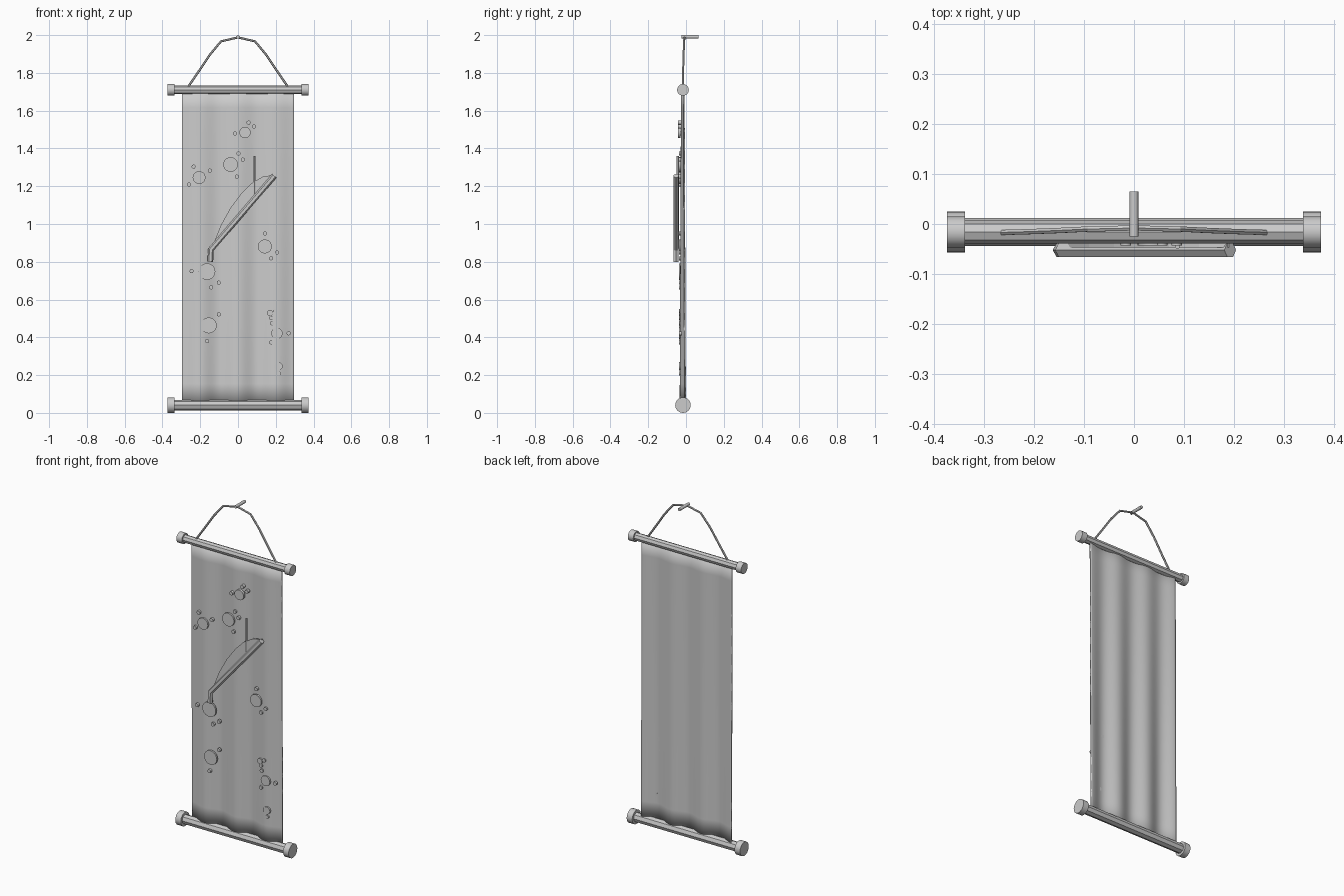
import bpy, bmesh, math
from mathutils import Vector

if "Cube" in bpy.data.objects:
    bpy.data.objects.remove(bpy.data.objects["Cube"])

grey = bpy.data.materials.new("plain grey")
grey.diffuse_color = (0.6, 0.6, 0.6, 1)
grey.use_nodes = True
grey.node_tree.nodes["Principled BSDF"].inputs["Base Color"].default_value = grey.diffuse_color


def finish(name, bm, smooth=None):
    bmesh.ops.recalc_face_normals(bm, faces=bm.faces)
    me = bpy.data.meshes.new(name)
    bm.to_mesh(me)
    bm.free()
    ob = bpy.data.objects.new(name, me)
    bpy.context.collection.objects.link(ob)
    me.materials.append(grey)
    if smooth:
        bpy.ops.object.select_all(action='DESELECT')
        ob.select_set(True)
        bpy.context.view_layer.objects.active = ob
        bpy.ops.object.shade_smooth_by_angle(angle=math.radians(smooth))
    return ob


def add_cylinder(bm, a, b, r, sides):
    """Capped cylinder running from a to b."""
    a, b = Vector(a), Vector(b)
    m = (b - a).to_track_quat('Z', 'Y').to_matrix().to_4x4()
    m.translation = (a + b) / 2
    bmesh.ops.create_cone(bm, cap_ends=True, segments=sides, radius1=r,
                          radius2=r, depth=(b - a).length, matrix=m)


def cylinder(name, a, b, r, sides, smooth=None):
    bm = bmesh.new()
    add_cylinder(bm, a, b, r, sides)
    return finish(name, bm, smooth)


def tube(name, points, r, sides):
    """Mitred tube through points."""
    bm = bmesh.new()
    pts = [Vector(p) for p in points]
    rings = []
    for i, p in enumerate(pts):
        d1 = (p - pts[max(i - 1, 0)]).normalized()
        d2 = (pts[min(i + 1, len(pts) - 1)] - p).normalized()
        t = (d1 + d2).normalized()
        u = Vector((0, 1, 0))
        u = (u - t * u.dot(t)).normalized()
        v = t.cross(u)
        rings.append([bm.verts.new(p + r * (u * math.cos(k) + v * math.sin(k)))
                      for k in (2 * math.pi * (j + .5) / sides for j in range(sides))])
    for a, b in zip(rings, rings[1:]):
        for j in range(sides):
            k = (j + 1) % sides
            bm.faces.new((a[j], a[k], b[k], b[j]))
    bm.faces.new(rings[0])
    bm.faces.new(rings[-1])
    return finish(name, bm)


# rods with round end caps
RY = -0.016
for label, z, rod_r, cap_r in (("top", 1.71, 0.023, 0.031), ("bottom", 0.041, 0.028, 0.041)):
    cylinder(label + "_rod", (-0.35, RY, z), (0.35, RY, z), rod_r, 8)
    for side, s in (("left", -1), ("right", 1)):
        cylinder(f"{label}_{side}_cap", (s * 0.337, RY, z), (s * 0.373, RY, z), cap_r, 24, 40)

# hanging cloth with soft vertical folds that deepen downward
bm = bmesh.new()
NX, NZ = 60, 16
grid = []
for j in range(NZ + 1):
    t = j / NZ
    z = 1.72 - t * 1.67
    amp = 0.006 + 0.007 * t
    grid.append([bm.verts.new((x, -0.017 - amp * math.cos(math.pi * (x + 0.2) / 0.1), z))
                 for x in (-0.297 + 0.594 * i / NX for i in range(NX + 1))])
for a, b in zip(grid, grid[1:]):
    for i in range(NX):
        bm.faces.new((a[i], a[i + 1], b[i + 1], b[i]))
cloth = finish("cloth", bm, 50)
mod = cloth.modifiers.new("thickness", 'SOLIDIFY')
mod.thickness = 0.007
mod.offset = 0

# hanging cord and wall peg
half = [(0.265, -0.017, 1.725), (0.2, -0.015, 1.82), (0.15, -0.013, 1.895), (0.09, -0.01, 1.967)]
tube("cord", [(-x, y, z) for x, y, z in half] + [(0, -0.008, 1.988)] + half[::-1], 0.006, 6)
cylinder("peg", (0, -0.025, 1.991), (0, 0.065, 1.991), 0.009, 10, 40)

# branch with a bent foot, and a thin upright twig
tube("branch", [(-0.147, -0.052, 0.80), (-0.143, -0.052, 0.865), (0.192, -0.052, 1.255)], 0.0155, 6)
cylinder("twig", (0.087, -0.044, 1.16), (0.087, -0.044, 1.36), 0.006, 6)

# thin curved leaf lying above the branch
outline = [(-0.14, 0.87), (-0.09, 0.995), (-0.04, 1.085), (0.02, 1.165),
           (0.07, 1.215), (0.13, 1.25), (0.19, 1.26)]
bm = bmesh.new()
face = bm.faces.new([bm.verts.new((x, -0.047, z)) for x, z in outline])
ext = bmesh.ops.extrude_face_region(bm, geom=[face])
for v in ext["geom"]:
    if isinstance(v, bmesh.types.BMVert):
        v.co.y += 0.01
finish("leaf", bm)

# blossoms: one round disc with small dots (x, z) around it
blossoms = [
    ((0.037, 1.484, 0.030), [(-0.016, 1.479), (0.056, 1.537), (0.085, 1.516)]),
    ((-0.039, 1.315, 0.039), [(0.003, 1.373), (0.026, 1.341), (-0.006, 1.251)]),
    ((-0.206, 1.246, 0.034), [(-0.235, 1.304), (-0.259, 1.209), (-0.149, 1.283)]),
    ((0.142, 0.881, 0.037), [(0.143, 0.95), (0.206, 0.849), (0.175, 0.818)]),
    ((-0.164, 0.748, 0.044), [(-0.246, 0.75), (-0.142, 0.664), (-0.102, 0.69)]),
    ((-0.155, 0.463, 0.042), [(-0.102, 0.521), (-0.164, 0.38)]),
    ((0.206, 0.421, 0.030), [(0.268, 0.421), (0.175, 0.373), (0.18, 0.474)]),
    ((0.169, 0.529, 0.016), [(0.175, 0.503), (0.196, 0.54)]),
    ((0.214, 0.247, 0.022), [(0.216, 0.209)]),
]
for n, ((x, z, r), dots) in enumerate(blossoms, 1):
    front = -0.043 if z > 1.4 else -0.038
    bm = bmesh.new()
    add_cylinder(bm, (x, front, z), (x, -0.028, z), r, 20)
    for dx, dz in dots:
        add_cylinder(bm, (dx, front, dz), (dx, -0.024, dz), 0.011, 10)
    finish(f"blossom_{n}", bm, 40)
